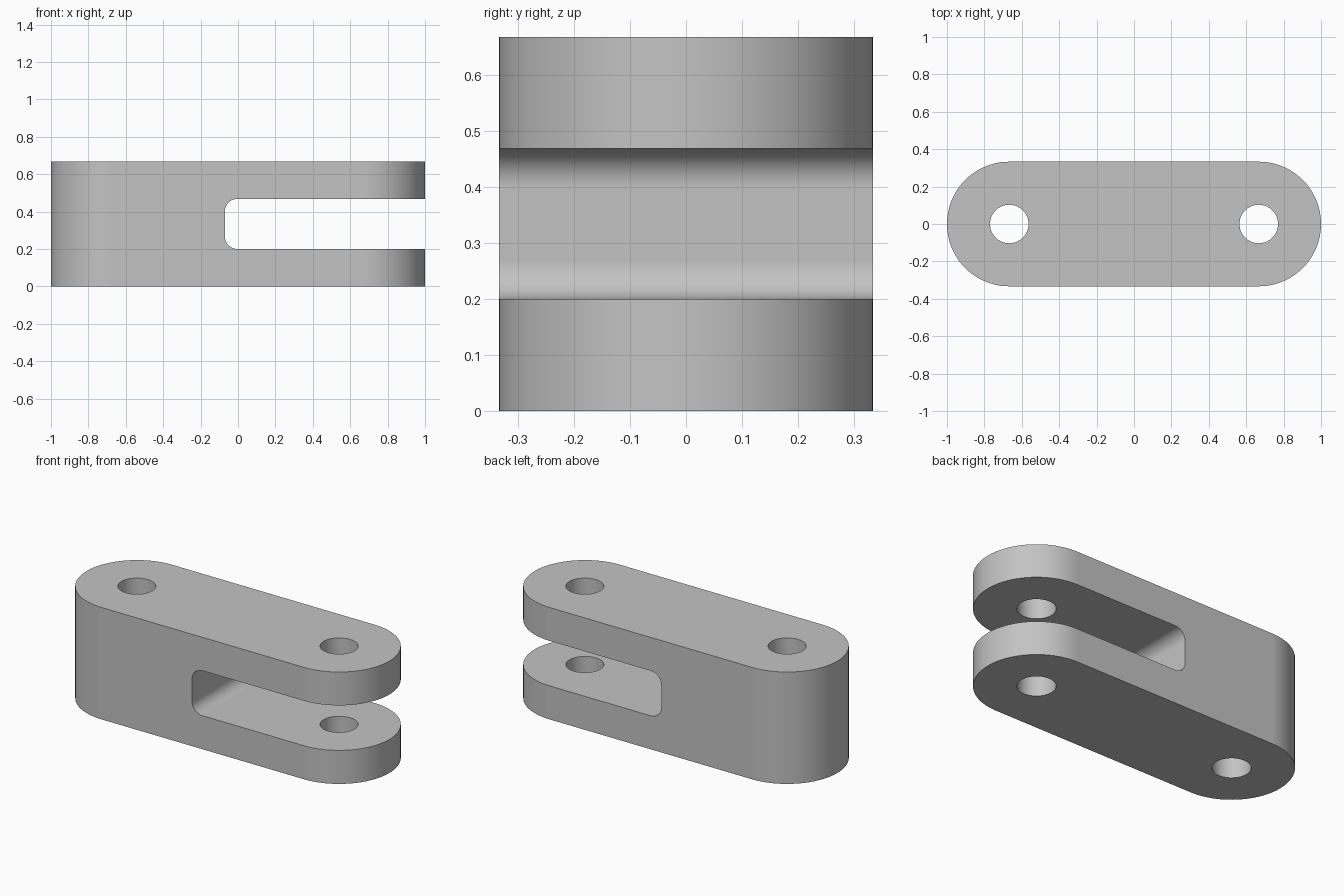
import bpy
import math
from mathutils import Vector

if "Cube" in bpy.data.objects:
    bpy.data.objects.remove(bpy.data.objects["Cube"], do_unlink=True)

HEIGHT = 0.667
RADIUS = 0.333
PIN_X = 1 - RADIUS
HOLE_RADIUS = 0.103
SLOT_X, SLOT_LOW, SLOT_HIGH, FILLET = -0.07, 0.2, 0.468, 0.067

# Plain grey metal
grey = bpy.data.materials.new("grey_metal")
grey.use_nodes = True
colour = (0.55, 0.55, 0.55, 1)
grey.diffuse_color = colour
grey.node_tree.nodes["Principled BSDF"].inputs["Base Color"].default_value = colour


def arc(cx, cy, radius, start, end, steps):
    """Points of an arc, angles in degrees."""
    angles = [math.radians(start + (end - start) * i / steps) for i in range(steps + 1)]
    return [(cx + radius * math.cos(a), cy + radius * math.sin(a)) for a in angles]


def prism(name, profile, place, direction):
    """Closed solid made by sweeping a counter-clockwise profile."""
    n = len(profile)
    base = [Vector(place(u, v)) for u, v in profile]
    verts = base + [p + Vector(direction) for p in base]
    faces = [list(range(n))[::-1], list(range(n, 2 * n))]
    faces += [(i, (i + 1) % n, n + (i + 1) % n, n + i) for i in range(n)]
    mesh = bpy.data.meshes.new(name)
    mesh.from_pydata(verts, [], faces)
    mesh.materials.append(grey)
    obj = bpy.data.objects.new(name, mesh)
    bpy.context.collection.objects.link(obj)
    return obj


# Link body with rounded ends
outline = arc(PIN_X, 0, RADIUS, -90, 90, 48) + arc(-PIN_X, 0, RADIUS, 90, 270, 48)
body = prism("clevis_link", outline, lambda u, v: (u, v, 0), (0, 0, HEIGHT))

# Slot cutter with filleted inner corners, open towards +x
slot = [(1.2, SLOT_LOW), (1.2, SLOT_HIGH)]
slot += arc(SLOT_X + FILLET, SLOT_HIGH - FILLET, FILLET, 90, 180, 16)
slot += arc(SLOT_X + FILLET, SLOT_LOW + FILLET, FILLET, 180, 270, 16)
cutters = [prism("slot_cutter", slot, lambda u, v: (u, 0.5, v), (0, -1, 0))]

# Pin hole cutters
for side, x in (("left", PIN_X), ("right", -PIN_X)):
    circle = arc(x, 0, HOLE_RADIUS, 0, 360, 64)[:-1]
    cutters.append(prism(side + "_hole_cutter", circle,
                         lambda u, v: (u, v, -0.1), (0, 0, 1)))

# Cut the slot and holes
bpy.ops.object.select_all(action="DESELECT")
bpy.context.view_layer.objects.active = body
body.select_set(True)
for cutter in cutters:
    cutter.hide_render = True
    cut = body.modifiers.new(cutter.name, "BOOLEAN")
    cut.operation = "DIFFERENCE"
    cut.solver = "EXACT"
    cut.object = cutter
    bpy.ops.object.modifier_apply(modifier=cut.name)
    bpy.data.objects.remove(cutter, do_unlink=True)

# Smooth curved walls, crisp rims and flat sides
bpy.ops.object.shade_smooth_by_angle(angle=math.radians(30))
weighted = body.modifiers.new("flat_sides", "WEIGHTED_NORMAL")
weighted.keep_sharp = True
